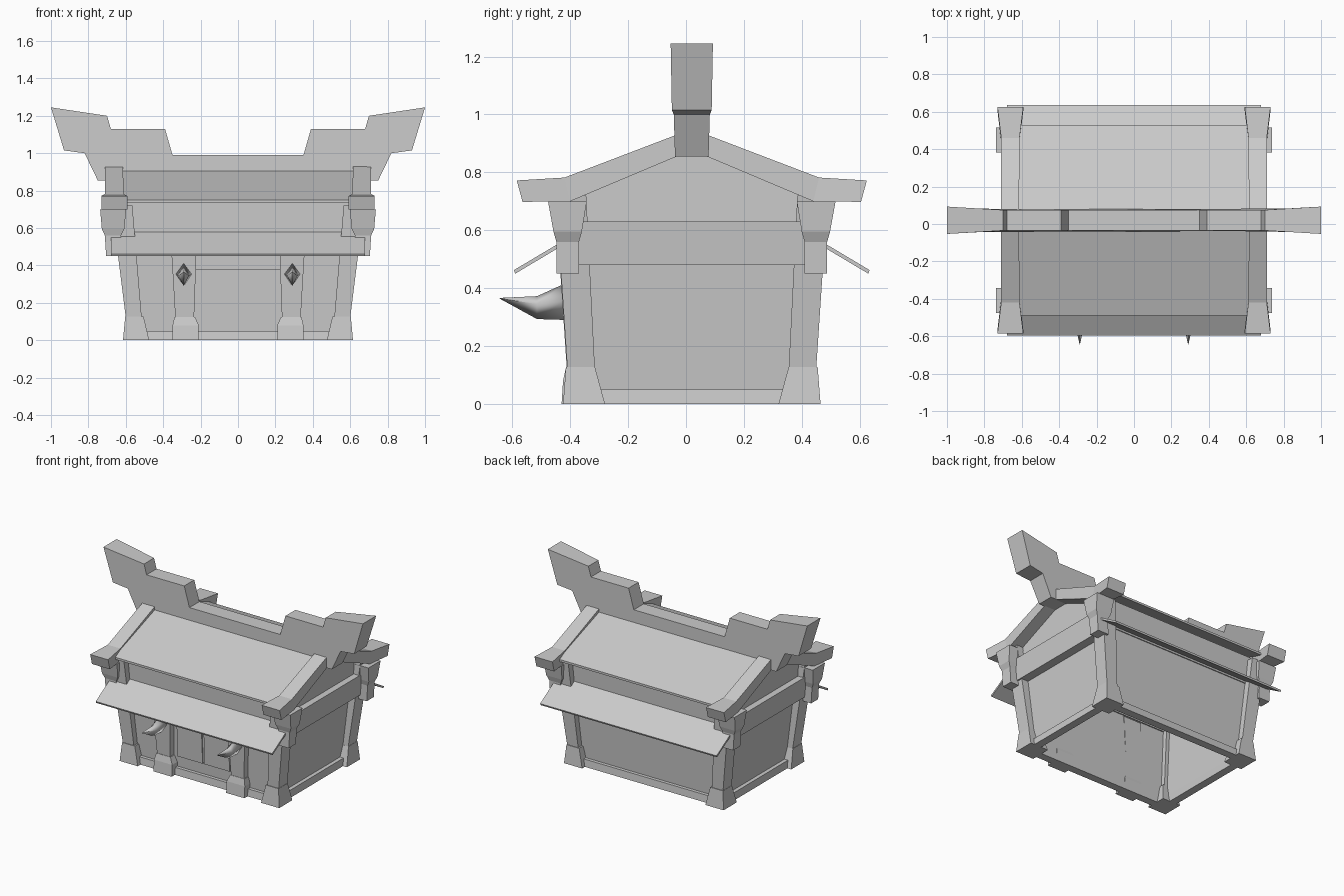
import bpy
import bmesh

if "Cube" in bpy.data.objects:
    bpy.data.objects.remove(bpy.data.objects["Cube"], do_unlink=True)

MID = 0.02  # y of the building's centre line
SIDES = (-1, 1)

grey = bpy.data.materials.new("plain grey")
grey.use_nodes = True
grey.diffuse_color = (0.6, 0.6, 0.6, 1)
grey.node_tree.nodes["Principled BSDF"].inputs["Base Color"].default_value = (0.6, 0.6, 0.6, 1)


def loft(name, rings, sx=1, sy=1, caps=True):
    """Skin a list of equal-length point rings, mirrored by the signs sx, sy."""
    bm = bmesh.new()
    loops = [[bm.verts.new((x * sx, MID + y * sy, z)) for x, y, z in r] for r in rings]
    n = len(loops[0])
    for a, b in zip(loops, loops[1:]):
        for i in range(n):
            j = (i + 1) % n
            bm.faces.new((a[i], a[j], b[j], b[i]))
    if caps:
        bm.faces.new(loops[0])
        bm.faces.new(loops[-1])
    bmesh.ops.remove_doubles(bm, verts=bm.verts, dist=0.0005)
    bmesh.ops.recalc_face_normals(bm, faces=bm.faces)
    mesh = bpy.data.meshes.new(name)
    bm.to_mesh(mesh)
    bm.free()
    mesh.materials.append(grey)
    obj = bpy.data.objects.new(name, mesh)
    bpy.context.collection.objects.link(obj)
    return obj


def rect(z, x0, x1, y0, y1):
    return [(x0, y0, z), (x1, y0, z), (x1, y1, z), (x0, y1, z)]


def extrude_x(name, profile, x0, x1, sx=1, sy=1):
    """Extrude a (y, z) profile along x."""
    return loft(name, [[(x, y, z) for y, z in profile] for x in (x0, x1)], sx, sy)


# Ridge beam with stepped, rising and flaring ends
def ridge_half_width(x):
    return 0.055 + max(0, abs(x) - 0.7) * 0.06


half = [(0.35, 0.99), (0.39, 1.13), (0.68, 1.13), (0.70, 1.20), (1.0, 1.245),
        (0.93, 1.015), (0.82, 1.0), (0.75, 0.855)]
outline = half + [(-x, z) for x, z in reversed(half)]
loft("ridge_beam", [[(x, s * ridge_half_width(x), z) for x, z in outline] for s in SIDES])

for sy in SIDES:
    # Roof slab, upper wall band and awning on front and back
    extrude_x("roof_panel", [(0, 0.925), (0.51, 0.75), (0.51, 0.735), (0, 0.905)],
              -0.615, 0.615, 1, sy)
    extrude_x("upper_wall_band", [(0.38, 0.55), (0.42, 0.55), (0.425, 0.745), (0.38, 0.745)],
              -0.62, 0.62, 1, sy)
    extrude_x("awning", [(0.40, 0.59), (0.615, 0.462), (0.61, 0.45), (0.40, 0.575)],
              -0.68, 0.68, 1, sy)
    # Long wall and its sill
    extrude_x("long_wall", [(0.36, 0.02), (0.385, 0.02), (0.415, 0.58), (0.39, 0.58)],
              -0.57, 0.57, 1, sy)
    extrude_x("long_sill", [(0.36, 0), (0.415, 0), (0.41, 0.05), (0.36, 0.05)],
              -0.5, 0.5, 1, sy)

for sx in SIDES:
    # Side wall, gable, sill and cross beam
    loft("side_wall", [rect(0.02, 0.53, 0.55, -0.36, 0.36), rect(0.60, 0.58, 0.605, -0.40, 0.40)], sx)
    extrude_x("gable_wall", [(-0.42, 0.58), (0.42, 0.58), (0.42, 0.72), (0, 0.89), (-0.42, 0.72)],
              0.60, 0.625, sx)
    loft("side_sill", [rect(0, 0.53, 0.585, -0.32, 0.32), rect(0.05, 0.53, 0.58, -0.32, 0.32)], sx)
    loft("side_beam", [rect(0.48, 0.58, 0.655, -0.40, 0.40), rect(0.63, 0.58, 0.67, -0.40, 0.40)], sx)

    for sy in SIDES:
        # Sloping gable trim with flared eave end
        stations = [(0, 0, 0.95, 0.877, 0.615, 0.71),
                    (0.44, 0.42, 0.782, 0.70, 0.612, 0.71),
                    (0.605, 0.585, 0.772, 0.698, 0.592, 0.73)]
        loft("gable_trim", [[(xi, yt, zt), (xo, yt, zt), (xo, yb, zb), (xi, yb, zb)]
                            for yt, yb, zt, zb, xi, xo in stations], sx, sy)
        # Corner post: splayed foot, leaning shaft and stepped bracket
        loft("post_foot", [rect(0, 0.475, 0.615, 0.30, 0.445),
                           rect(0.128, 0.505, 0.603, 0.335, 0.435)], sx, sy)
        loft("corner_post", [rect(0.12, 0.515, 0.60, 0.335, 0.43),
                             rect(0.72, 0.565, 0.675, 0.365, 0.47)], sx, sy)
        loft("post_bracket", [rect(0.45, 0.62, 0.705, 0.39, 0.468),
                              rect(0.56, 0.625, 0.712, 0.39, 0.468),
                              rect(0.595, 0.608, 0.728, 0.38, 0.478),
                              rect(0.70, 0.598, 0.737, 0.363, 0.497)], sx, sy)

    # Front pillar with plinth
    loft("pillar_plinth", [rect(0, 0.21, 0.35, 0.36, 0.45), rect(0.08, 0.21, 0.35, 0.36, 0.445),
                           rect(0.125, 0.23, 0.34, 0.37, 0.435)], sx, -1)
    loft("front_pillar", [rect(0.12, 0.235, 0.335, 0.37, 0.432),
                          rect(0.54, 0.22, 0.36, 0.38, 0.46)], sx, -1)
    # Horn on the pillar: diamond section shrinking to a point
    horn = [(0.44, 0.415, 0.355, 0.29, 0.043), (0.535, 0.372, 0.345, 0.293, 0.028),
            (0.665, 0.366, 0.365, 0.364, 0.001)]
    obj = loft("pillar_horn", [[(0.29, y, t), (0.29 + w, y, m), (0.29, y, b), (0.29 - w, y, m)]
                               for y, t, m, b, w in horn], sx, -1)
    for poly in obj.data.polygons:
        poly.use_smooth = True
    # Door leaf, jamb
    extrude_x("door_leaf", [(0.38, 0.125), (0.398, 0.125), (0.41, 0.345), (0.38, 0.345)],
              0.008, 0.20, sx, -1)

# Door lintel above the leaves
extrude_x("door_lintel", [(0.38, 0.375), (0.42, 0.375), (0.425, 0.5), (0.38, 0.5)], -0.225, 0.225, 1, -1)
